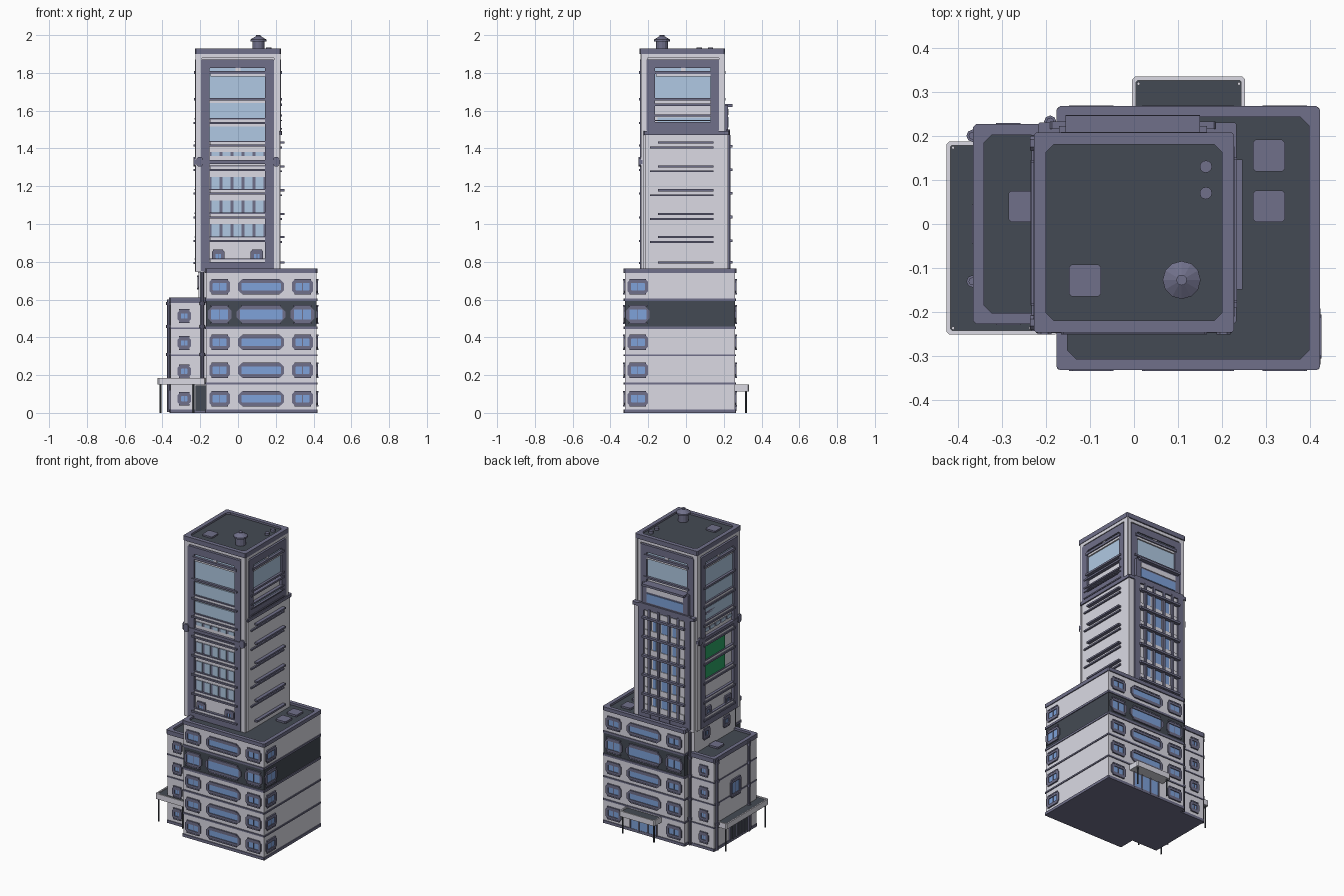
import bpy, bmesh, math
from mathutils import Matrix

if "Cube" in bpy.data.objects:
    bpy.data.objects.remove(bpy.data.objects["Cube"])


def lin(h):
    c = [int(h[i:i + 2], 16) / 255 for i in (0, 2, 4)]
    return [x / 12.92 if x < .04045 else ((x + .055) / 1.055) ** 2.4 for x in c] + [1]


MATS = {}
for n, h in dict(wall="dbdae4", trim="70708a", dark="444a53", glass="7ea2da",
                 pale_glass="b0c9e3", green="2ba465").items():
    MATS[n] = bpy.data.materials.new(n)
    MATS[n].diffuse_color = lin(h)

# Each side maps (across, up, outward) to world space
SIDES = {"F": lambda u, v, d: (u, -d, v), "B": lambda u, v, d: (u, d, v),
         "R": lambda u, v, d: (d, u, v), "L": lambda u, v, d: (-d, u, v),
         "T": lambda u, v, d: (u, v, d)}
PARTS = {}


def part(name, mat):
    return PARTS.setdefault((name, mat), bmesh.new())


def prism(name, mat, side, pts, d0, d1):
    bm, f = part(name, mat), SIDES[side]
    a, b = [[bm.verts.new(f(u, v, d)) for u, v in pts] for d in (d0, d1)]
    fs = [bm.faces.new(a), bm.faces.new(b)]
    for i in range(len(pts)):
        j = i - 1
        fs.append(bm.faces.new((a[j], a[i], b[i], b[j])))
    bmesh.ops.recalc_face_normals(bm, faces=fs)


def octo(u0, u1, v0, v1, c):
    return [(u0 + c, v0), (u1 - c, v0), (u1, v0 + c), (u1, v1 - c),
            (u1 - c, v1), (u0 + c, v1), (u0, v1 - c), (u0, v0 + c)]


def plate(name, mat, side, u0, u1, v0, v1, d0, d1, c=0):
    pts = octo(u0, u1, v0, v1, c) if c else [(u0, v0), (u1, v0), (u1, v1), (u0, v1)]
    prism(name, mat, side, pts, d0, d1)


def ring(name, mat, side, u0, u1, v0, v1, w, d0, d1, c=.004, ci=.002):
    bm, f = part(name, mat), SIDES[side]
    o, i = octo(u0, u1, v0, v1, c), octo(u0 + w, u1 - w, v0 + w, v1 - w, ci)
    L = [[bm.verts.new(f(u, v, d)) for u, v in p] for p, d in ((o, d0), (o, d1), (i, d1), (i, d0))]
    fs = []
    for k in range(4):
        a, b = L[k], L[(k + 1) % 4]
        fs += [bm.faces.new((a[j - 1], a[j], b[j], b[j - 1])) for j in range(8)]
    bmesh.ops.recalc_face_normals(bm, faces=fs)


def tube(name, mat, x, y, z0, z1, r0, r1=None, n=12):
    bmesh.ops.create_cone(part(name, mat), cap_ends=True, segments=n, radius1=r0,
                          radius2=r0 if r1 is None else r1, depth=z1 - z0,
                          matrix=Matrix.Translation((x, y, (z0 + z1) / 2)))


def window(side, u, v, w, h, d, c=.014, mull=1):
    """Chamfered frame, glass, mullions and thin sills."""
    a, b = w / 2, h / 2
    ring("window_frames", "trim", side, u - a, u + a, v - b, v + b, .018, d - .004, d + .007, c, .003)
    plate("window_glass", "glass", side, u - a + .016, u + a - .016, v - b + .016, v + b - .016, d - .004, d + .002)
    for k in range(mull):
        m = u - a + w * (k + 1) / (mull + 1)
        plate("window_mullions", "trim", side, m - .002, m + .002, v - b + .012, v + b - .012, d, d + .004)
    for s in (-1, 1):
        plate("window_sills", "trim", side, u - a * .8, u + a * .8, v + s * b - .004, v + s * b + .004, d - .002, d + .009)


# Podium: five floors, the fourth one dark
FLOORS = [0.004, .155, .305, .45, .6, .745]
X0, X1, Y0, Y1 = -.17, .416, -.324, .26
for i in range(5):
    plate("podium_floor", "dark" if i == 3 else "wall", "T", X0, X1, Y0, Y1, FLOORS[i], FLOORS[i + 1])
    zc = (FLOORS[i] + FLOORS[i + 1]) / 2 - .004
    g, c = (.016, .026) if i == 3 else (0, .014)
    for side, d in (("F", -Y0), ("B", Y1)):
        if not (side == "B" and i == 0):
            window(side, .122, zc, .245 + g, .075 + g, d, c + .006, 0)
        window(side, -.097, zc, .11 + g, .075 + g, d, c, 1)
        window(side, .342, zc, .11 + g, .075 + g, d, c, 1)
    window("R", -.255, zc, .11 + g, .075 + g, X1, c, 1)
for z, h in ((0, .018), (.15, .01), (.3, .01), (.443, .014), (.592, .014)):
    ring("podium_bands", "trim", "T", X0 - .005, X1 + .005, Y0 - .006, Y1 + .005, .02, z, z + h)
ring("podium_parapet", "trim", "T", X0 - .006, X1 + .006, Y0 - .007, Y1 + .007, .025, .74, .764, .008, .02)
plate("podium_roof", "dark", "T", X0 + .01, X1 - .01, Y0 + .01, Y1 - .01, .74, .75)
plate("podium_underside", "trim", "T", X0, X1, Y0, Y1, 0, .006)
for y in (.155, .04):
    plate("roof_hatches", "trim", "T", .27, .342, y - .036, y + .036, .745, .762, .006)

# Rear entrance
plate("rear_door", "glass", "B", .03, .22, .01, .11, Y1 - .004, Y1 + .003)
for u in (.03, .093, .157, .22):
    plate("rear_door_posts", "trim", "B", u - .004, u + .004, .01, .114, Y1 - .004, Y1 + .007)

# Left annex
AX, AY = .358, .22
plate("annex_walls", "wall", "T", -AX, -.16, -AY, AY, .004, .59)
plate("annex_underside", "trim", "T", -AX, -.16, -AY, AY, 0, .006)
plate("annex_roof", "dark", "T", -AX + .005, -.165, -AY + .005, AY - .005, .585, .598)
ring("annex_parapet", "trim", "T", -AX - .007, -.165, -AY - .007, AY + .007, .025, .582, .611, .008, .018)
plate("annex_hatch", "trim", "T", -.285, -.215, .005, .075, .594, .61, .006)
for z, h in ((0, .018), (.15, .008), (.3, .008), (.445, .008)):
    ring("annex_bands", "trim", "T", -AX - .004, -.165, -AY - .004, AY + .004, .02, z, z + h)
for z in (.075, .22, .37, .513):
    for s in "FB":
        window(s, -.285, z, .07, .065, AY)
window("L", 0, .345, .11, .11, AX, .012, 1)
plate("side_door", "dark", "L", -.15, .06, .015, .12, AX - .004, AX + .006)
for k in range(8):
    u = -.15 + k * .03
    plate("side_door_grille", "trim", "L", u - .003, u + .003, .015, .12, AX, AX + .009)
plate("front_side_door", "dark", "F", -.225, -.17, .01, .145, AY - .004, AY + .009)

# Drain pipes with clamps
for x, y, h in ((-.19, -.232, .745), (-.19, .232, .745), (-.366, .2, .6), (-.366, -.13, .6)):
    tube("drain_pipes", "trim", x, y, .15 if y < -.2 else .005, h, .009, n=8)
    for z in (.17, .3, .45, .57):
        tube("pipe_clamps", "trim", x, y, z, z + .016, .014, n=8)

# Canopies with dark tops and posts
for x0, x1, y0, y1, z, posts in (
        (-.425, -.172, -.25, .187, .15, ((-.41, .173), (-.41, -.236), (-.235, -.236))),
        (-.004, .252, .25, .334, .114, ((.01, .318), (.238, .318)))):
    plate("canopy_slab", "wall", "T", x0, x1, y0, y1, z, z + .026, .006)
    ring("canopy_rim", "wall", "T", x0, x1, y0, y1, .009, z + .02, z + .036, .006, .003)
    plate("canopy_top", "dark", "T", x0 + .008, x1 - .008, y0 + .008, y1 - .008, z + .02, z + .029)
    for x, y in posts:
        tube("canopy_posts", "dark", x, y, 0, z + .01, .005, n=8)
        tube("canopy_bolts", "wall", x, y, z + .02, z + .033, .004, n=6)

# Tower core, its foot on the annex roof, and rear/right lower slab
plate("tower_core", "wall", "T", -.212, .212, -.227, .187, .74, 1.915)
plate("tower_foot", "wall", "T", -.208, -.16, -.215, .21, .59, .75)
for y in (-.12, .09):
    window("L", y, .69, .07, .065, .208, .008)
plate("tower_slab", "wall", "T", -.212, .224, -.218, .222, .74, 1.48)
ring("slab_cap", "trim", "T", -.218, .232, -.225, .23, .03, 1.472, 1.492)
ring("tower_parapet", "trim", "T", -.227, .227, -.246, .207, .027, 1.9, 1.93, .005, .018)
plate("tower_roof", "dark", "T", -.21, .21, -.225, .19, 1.905, 1.918)


def crown(side, c, d, z0):
    """White border, trim frame and tall top window, down to z0."""
    ring("tower_borders", "wall", side, c - .22, c + .22, z0, 1.91, .03, d - .014, d, .002)
    ring("tower_frames", "trim", side, c - .196, c + .19, z0 + .003, 1.872, .046, d - .014, d + .004)
    plate("crown_glass", "pale_glass", side, c - .15, c + .145, 1.665, 1.84, d - .012, d - .006)
    for z, h, w in ((1.655, .012, .165), (1.795, .016, .16)):
        plate("crown_ledges", "trim", side, c - w, c + w, z, z + h, d - .012, d + .01)
    plate("crown_strips", "wall", side, c - .145, c + .145, 1.782, 1.795, d - .012, d + .003)
    plate("crown_brackets", "wall", side, c - .012, c + .012, 1.81, 1.84, d - .012, d)


def facade(side, c, d, green):
    """Full-height face: glazed upper floors, paned lower floors."""
    crown(side, c, d, .745)
    for z0, z1 in ((1.555, 1.64), (1.435, 1.515)):
        plate("upper_glass", "pale_glass", side, c - .15, c + .145, z0, z1, d - .012, d - .006)
    for z in (1.53, 1.41, 1.28, 1.155, 1.03, .905, .788):
        plate("floor_ledges", "trim", side, c - .165, c + .165, z, z + .011, d - .012, d + .011)
        plate("floor_sills", "trim", side, c - .15, c + .15, z + .024, z + .03, d - .012, d + .005)
        plate("floor_strips", "wall", side, c - .148, c + .148, z + .011, z + .024, d - .012, d + .003)
    plate("belt_course", "trim", side, c - .222, c + .222, 1.318, 1.338, d - .01, d + .008)
    for s in (-1, 1):
        plate("belt_ends", "trim", side, c + s * .203 - .016, c + s * .203 + .016, 1.305, 1.355, d - .005, d + .012, .008)
    for z in (1.36, 1.185, 1.06, .935):
        h = .022 if z > 1.3 else .065
        if green and z < 1.3:
            if z > 1:
                plate("green_wall", "green", side, c - .07, c + .145, z - .01, z + h + .025, d - .012, d - .002)
            continue
        plate("pane_backing", "trim", side, c - .148, c + .143, z, z + h, d - .012, d - .009)
        for k in range(5):
            u = c - .118 + k * .058
            plate("lower_panes", "pale_glass", side, u - .021, u + .021, z, z + h, d - .01, d - .006)
    for u in (-.105, .1):
        window(side, c + u, .83, .066, .06, d - .01, .006)


facade("F", 0, .239, False)
facade("L", -.02, .224, True)
crown("R", -.014, .224, 1.49)
crown("B", 0, .199, 1.49)

# Right side: upper small window and paired fins on the slab
plate("side_window", "pale_glass", "R", -.15, .13, 1.52, 1.565, .21, .218)
for z, h in ((1.57, .01), (1.545, .006), (1.5, .008), (1.625, .012)):
    plate("side_ledges", "trim", "R", -.19, .15, z, z + h, .212, .233)
for z in (1.425, 1.3, 1.173, 1.048, .925):
    plate("side_fins", "trim", "R", -.148, .146, z, z + .011, .22, .246)
    plate("side_fins", "trim", "R", -.19, .146, z - .026, z - .016, .22, .234)
plate("side_fins", "trim", "R", -.148, .146, .79, .802, .22, .246)

# Rear bay: raised head with window, then a grid of bars over wall and glass
plate("rear_bay_head", "trim", "B", -.17, .165, 1.48, 1.63, .185, .222)
plate("rear_bay_shelf", "trim", "B", -.155, .15, 1.62, 1.634, .19, .246)
plate("rear_bay_panel", "wall", "B", -.135, .13, 1.578, 1.61, .2, .225)
plate("rear_bay_window", "glass", "B", -.135, .13, 1.51, 1.567, .2, .226)
ring("rear_bay_frame", "trim", "B", -.19, .185, .75, 1.5, .04, .215, .232)
plate("rear_bay_glass", "glass", "B", -.022, .022, .76, 1.46, .218, .2245)
for u in (-.072, .072):
    plate("rear_bay_glass", "glass", "B", u - .012, u + .012, .76, 1.46, .218, .2235)
for u in (-.105, -.038, .038, .105):
    plate("rear_bay_mullions", "trim", "B", u - .008, u + .008, .755, 1.47, .218, .236)
for z in (.79, .905, 1.03, 1.155, 1.28, 1.405):
    plate("rear_bay_fins", "trim", "B", -.155, .15, z, z + .014, .218, .247)
    plate("rear_bay_spandrels", "wall", "B", -.145, .14, z + .014, z + .05, .218, .228)

# Roof equipment
plate("roof_hatch", "trim", "T", -.147, -.075, -.164, -.092, 1.91, 1.928, .006)
tube("roof_vent", "trim", .108, -.127, 1.91, 1.97, .032)
tube("roof_vent_cap", "trim", .108, -.127, 1.966, 1.976, .043)
tube("roof_vent_cap", "trim", .108, -.127, 1.976, 1.995, .043, .012)
tube("roof_vent_cap", "trim", .108, -.127, 1.99, 2.0, .012)
for y in (.13, .07):
    tube("small_vents", "trim", .163, y, 1.91, 1.934, .014)

# Turn the collected parts into objects
for (name, mat), bm in PARTS.items():
    me = bpy.data.meshes.new(name)
    bm.to_mesh(me)
    bm.free()
    me.materials.append(MATS[mat])
    bpy.context.collection.objects.link(bpy.data.objects.new(name, me))

for m in bpy.data.materials:
    if m.users and not m.is_grease_pencil:
        m.use_nodes = True
        m.node_tree.nodes["Principled BSDF"].inputs["Base Color"].default_value = m.diffuse_color
